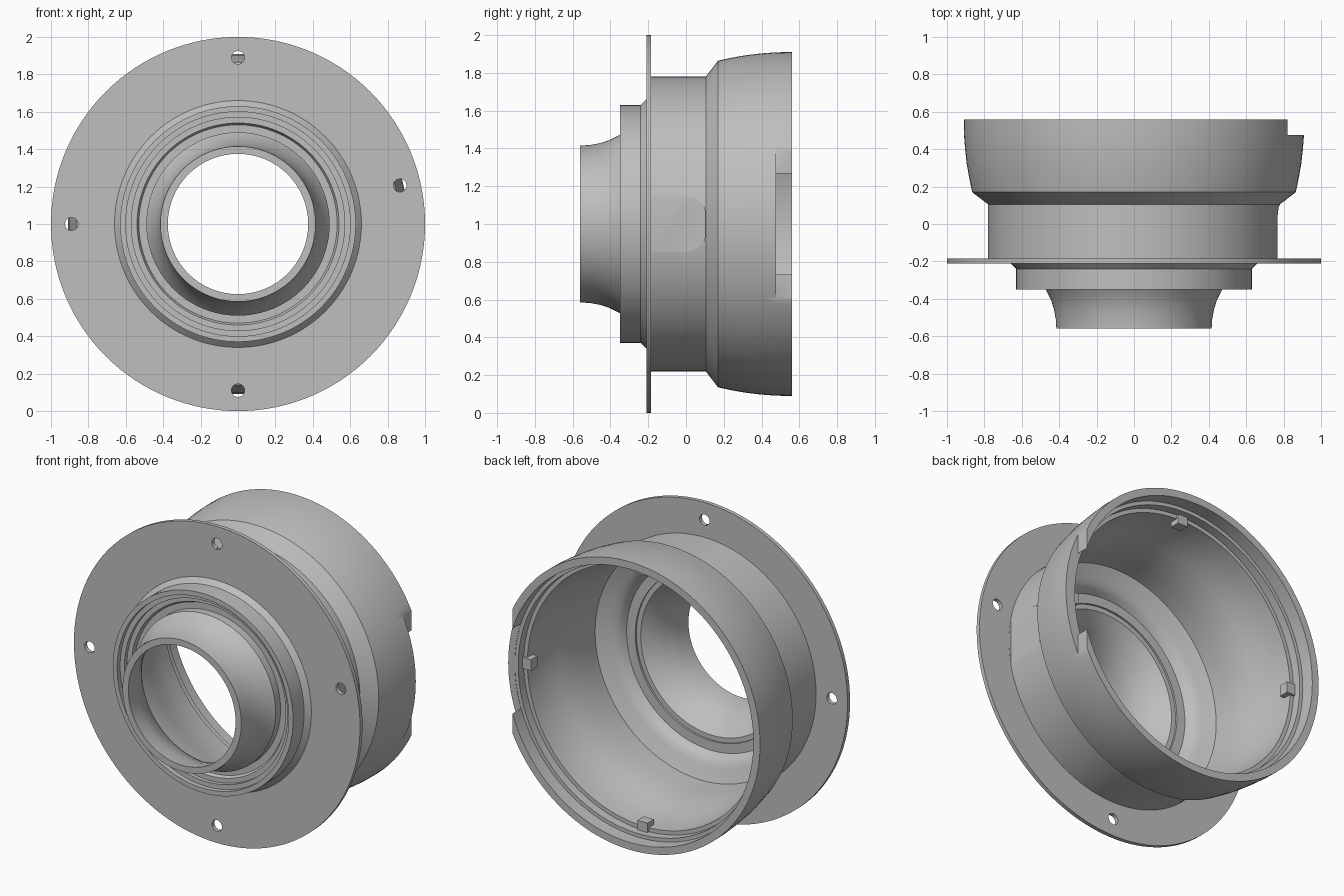
import bpy, bmesh, math
from mathutils import Matrix, Vector

cube = bpy.data.objects.get("Cube")
if cube:
    bpy.data.objects.remove(cube, do_unlink=True)

grey = bpy.data.materials.new("plain grey")
grey.use_nodes = True
COLOUR = (0.52, 0.52, 0.52, 1)
grey.diffuse_color = COLOUR
grey.node_tree.nodes["Principled BSDF"].inputs["Base Color"].default_value = COLOUR

AXIS = Vector((0, 0, 1))   # point on the housing's axis, which runs along y


def add_object(name, bm):
    bmesh.ops.recalc_face_normals(bm, faces=bm.faces)
    mesh = bpy.data.meshes.new(name)
    bm.to_mesh(mesh)
    bm.free()
    mesh.materials.append(grey)
    ob = bpy.data.objects.new(name, mesh)
    bpy.context.collection.objects.link(ob)
    return ob


def lathe(name, profile, steps=128):
    """Turn a closed (radius, y) profile around the axis."""
    bm = bmesh.new()
    verts = [bm.verts.new((0, y, 1 + r)) for r, y in profile]
    edges = [bm.edges.new((v, verts[i - 1])) for i, v in enumerate(verts)]
    bmesh.ops.spin(bm, geom=verts + edges, cent=AXIS, axis=(0, 1, 0),
                   angle=math.tau, steps=steps, use_merge=True)
    bmesh.ops.remove_doubles(bm, verts=bm.verts, dist=1e-5)
    return add_object(name, bm)


def box(name, low, high):
    bm = bmesh.new()
    low, high = Vector(low), Vector(high)
    bmesh.ops.create_cube(bm, size=1, matrix=Matrix.Translation((low + high) / 2)
                          @ Matrix.Diagonal((high - low).to_4d()))
    return add_object(name, bm)


def cut(target, cutter):
    mod = target.modifiers.new("cut", 'BOOLEAN')
    mod.operation = 'DIFFERENCE'
    mod.solver = 'EXACT'
    mod.object = cutter
    cutter.hide_render = True
    bpy.context.view_layer.objects.active = target
    bpy.ops.object.modifier_apply(modifier=mod.name)
    bpy.data.objects.remove(cutter, do_unlink=True)


# Profile pieces, as (radius, y)
nozzle_outside = [(.415, -.56), (.418, -.51), (.428, -.455), (.444, -.405),
                  (.475, -.345), (.49, -.325), (.49, -.275)]
collar = [(.53, -.275), (.54, -.295), (.57, -.295), (.57, -.32), (.6, -.32),
          (.6, -.35), (.63, -.35), (.63, -.24), (.66, -.21)]
flange = [(1, -.21), (1, -.185)]
body_outside = [(.78, -.185), (.78, .105), (.865, .17), (.88, .24), (.894, .32),
                (.903, .4), (.909, .48), (.91, .56)]
rear_steps = [(.863, .56), (.863, .475), (.84, .475), (.84, .42), (.815, .42)]
bowl_inside = [(.81, .33), (.795, .24), (.775, .16), (.755, .08), (.744, -.03),
               (.74, -.15)]
floor_inside = [(.66, -.185), (.628, -.198), (.607, -.22), (.59, -.25), (.53, -.25),
                (.53, -.262), (.5, -.262)]
nozzle_inside = [(.455, -.31), (.425, -.36), (.4, -.415), (.382, -.475), (.375, -.56)]
housing = lathe("housing", nozzle_outside + collar + flange + body_outside
                + rear_steps + bowl_inside + floor_inside + nozzle_inside)

# Side notch in the rear rim
cut(housing, box("notch_cutter", (.82, .477, .4), (1.1, .7, 1.6)))

# Flat pad with a rounded end on the side of the body
bm = bmesh.new()
arc = [(-.03 + .13 * math.sin(t), .068 + .08 * math.cos(t))
       for t in [math.pi / 2 * i / 10 for i in range(11)]]
outline = [(-.184, .148)] + arc
outline += [(y, -z) for y, z in reversed(outline)]
face = bm.faces.new([bm.verts.new((.766, y, 1 + z)) for y, z in outline])
ext = bmesh.ops.extrude_face_region(bm, geom=[face])
bmesh.ops.translate(bm, vec=(.05, 0, 0),
                    verts=[v for v in ext["geom"] if isinstance(v, bmesh.types.BMVert)])
cut(housing, add_object("pad_cutter", bm))

# Mounting holes through the flange, one set off the horizontal
for degrees in (90, 180, 270, 13.4):
    a = math.radians(degrees)
    bm = bmesh.new()
    place = Matrix.Translation((.89 * math.cos(a), -.2, 1 + .89 * math.sin(a)))
    bmesh.ops.create_cone(bm, cap_ends=True, segments=32, radius1=.035, radius2=.035,
                          depth=.1, matrix=place @ Matrix.Rotation(math.pi / 2, 4, 'X'))
    cut(housing, add_object("hole_cutter", bm))

bpy.ops.object.select_all(action='DESELECT')
housing.select_set(True)
bpy.context.view_layer.objects.active = housing
bpy.ops.object.shade_smooth_by_angle(angle=math.radians(28))

# Small locating tabs inside the rear opening
for i, side in enumerate(("left", "top", "right", "bottom")):
    tab = box("tab_" + side, (.78, .37, -.035), (.845, .435, .035))
    tab.data.transform(Matrix.Translation(AXIS) @ Matrix.Rotation(-i * math.pi / 2, 4, 'Y'))
